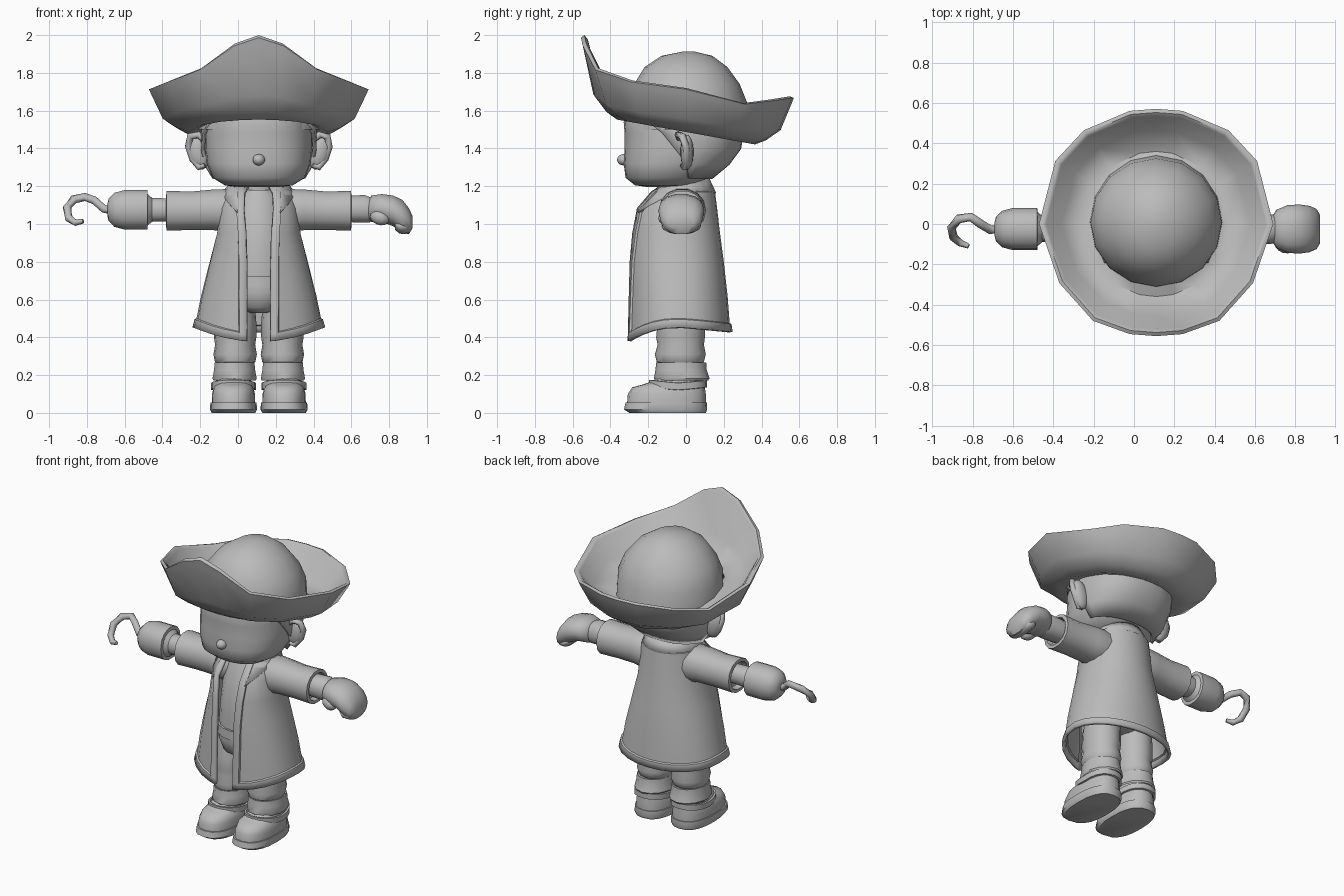
import bpy, bmesh, math
from math import sin, cos, pi
from mathutils import Vector, Euler

if "Cube" in bpy.data.objects:
    bpy.data.objects.remove(bpy.data.objects["Cube"])

CX = 0.11  # body centre line
grey = bpy.data.materials.new("plain grey")
grey.diffuse_color = (0.5, 0.5, 0.5, 1)
grey.use_nodes = True
grey.node_tree.nodes["Principled BSDF"].inputs["Base Color"].default_value = grey.diffuse_color


def finish(name, bm, thick=0, angle=40, smooth=True):
    bmesh.ops.recalc_face_normals(bm, faces=bm.faces[:])
    me = bpy.data.meshes.new(name)
    bm.to_mesh(me)
    bm.free()
    ob = bpy.data.objects.new(name, me)
    bpy.context.collection.objects.link(ob)
    me.materials.append(grey)
    if thick:
        m = ob.modifiers.new("thickness", 'SOLIDIFY')
        m.thickness, m.offset = thick, 0
    if smooth:
        bpy.ops.object.select_all(action='DESELECT')
        ob.select_set(True)
        bpy.context.view_layer.objects.active = ob
        bpy.ops.object.shade_smooth_by_angle(angle=math.radians(angle))
    return ob


def skin(name, rings, closed=True, caps=True, thick=0, angle=40):
    """Bridge rings of equal point count."""
    bm = bmesh.new()
    vs = [[bm.verts.new(p) for p in r] for r in rings]
    n = len(vs[0])
    for a, b in zip(vs, vs[1:]):
        for i in range(n if closed else n - 1):
            j = (i + 1) % n
            bm.faces.new((a[i], a[j], b[j], b[i]))
    if closed and caps:
        bm.faces.new(vs[0])
        bm.faces.new(vs[-1])
    return finish(name, bm, thick, angle)


def sup(v, p):
    return math.copysign(abs(v) ** (2 / p), v)


def layer(cx, z, rx, yf, yb, p=2.0, n=20):
    """Horizontal rounded ring from front yf to back yb."""
    cy, ry = (yf + yb) / 2, (yb - yf) / 2
    return [(cx + rx * sup(sin(t), p), cy - ry * sup(cos(t), p), z)
            for t in (2 * pi * i / n for i in range(n))]


def stack(name, cx, rows, p=2.0, n=20, angle=40):
    return skin(name, [layer(cx, *r, p=p, n=n) for r in rows], angle=angle)


def limb(name, rows, n=14, p=2.2, angle=40):
    """Loft along x; rows are (x, y, z, ry, rz)."""
    return skin(name, [[(x, y + ry * sup(cos(t), p), z + rz * sup(sin(t), p))
                        for t in (2 * pi * i / n for i in range(n))]
                       for x, y, z, ry, rz in rows], angle=angle)


def blob(name, loc, size, rot=(0, 0, 0), seg=14):
    bm = bmesh.new()
    bmesh.ops.create_uvsphere(bm, u_segments=seg, v_segments=seg // 2 + 2, radius=1)
    e = Euler(rot).to_matrix()
    for v in bm.verts:
        v.co = e @ Vector([a * b for a, b in zip(v.co, size)]) + Vector(loc)
    return finish(name, bm, angle=60)


def tube(name, pts, radii, n=8):
    """Round tube following points."""
    pts = [Vector(p) for p in pts]
    rings = []
    for i, p in enumerate(pts):
        d = (pts[min(i + 1, len(pts) - 1)] - pts[max(i - 1, 0)]).normalized()
        u = d.cross(Vector((0.3, 1, 0.2))).normalized()
        w = d.cross(u)
        rings.append([p + radii[i] * (u * cos(2 * pi * k / n) + w * sin(2 * pi * k / n)) for k in range(n)])
    return skin(name, rings, angle=60)


def buckle(name, loc, w, h, rot):
    """Square frame with an open middle."""
    bm = bmesh.new()
    e = Euler(rot).to_matrix()
    f = bm.faces.new([bm.verts.new(e @ Vector((x * w, 0, z * h)) + Vector(loc))
                      for x, z in ((-1, -1), (1, -1), (1, 1), (-1, 1))])
    bmesh.ops.inset_region(bm, faces=[f], thickness=min(w, h) * 0.35)
    bmesh.ops.delete(bm, geom=[f], context='FACES_ONLY')
    return finish(name, bm, 0.02, smooth=False)


# Hat brim: half rim mirrored, then profile rings from crown base over the rim to the underside
half = [(0, -.55, 2.0), (.13, -.54, 1.955), (.31, -.475, 1.825), (.475, -.29, 1.76), (.575, 0, 1.72),
        (.495, .31, 1.64), (.355, .46, 1.66), (.13, .555, 1.675), (0, .565, 1.675)]
rim = half + [(-x, y, z) for x, y, z in half[-2:0:-1]]


def brim_ring(base_r, lift, out, up, shift=0.0):
    ring = []
    for x, y, z in rim:
        r = math.hypot(x, y)
        a = base_r * Vector((x / r, y / r))
        zl = 1.487 - 0.18 * a.y + lift
        q = a.lerp(Vector((x, y)), out) * (1 + shift / r)
        ring.append((CX + q.x, q.y, zl + (z - zl) * up))
    return ring


skin("hat_brim", [brim_ring(.30, .09, 0, 0), brim_ring(.36, .06, 0, 0), brim_ring(.365, .05, .5, .27),
                  brim_ring(.365, 0, 1, .95, -.03), brim_ring(.365, 0, 1, 1, -.012),
                  brim_ring(.365, 0, 1, .97, .006), brim_ring(.365, 0, 1, .87, -.004),
                  brim_ring(.365, 0, .68, .3), brim_ring(.365, 0, .3, .09),
                  brim_ring(.365, 0, 0, 0), brim_ring(.25, .03, 0, 0)], caps=False, angle=50)
stack("hat_crown", CX, [(1.5, .33, -.32, .34), (1.64, .325, -.31, .325), (1.74, .285, -.275, .285),
                        (1.83, .21, -.22, .22), (1.89, .115, -.13, .14), (1.912, .03, -.02, .05)], n=16, angle=60)

# Head, hair and face
face = [(1.195, .12, -.20, .02), (1.205, .18, -.27, .06), (1.245, .245, -.32, .12), (1.32, .275, -.33, .21),
        (1.40, .285, -.325, .27), (1.48, .285, -.325, .285), (1.54, .28, -.33, .285), (1.62, .27, -.3, .28)]
stack("head", CX, face, p=2.35, n=28, angle=60)


def open_ring(z, rx, yf, yb, a0, off=0.0, n=19, p=2.0):
    cy, ry = (yf + yb) / 2, (yb - yf) / 2
    ts = [a0 + (2 * pi - 2 * a0) * i / (n - 1) for i in range(n)]
    return [(CX + (rx + off) * sup(sin(t), p), cy - (ry + off) * sup(cos(t), p), z) for t in ts]


skin("hair", [open_ring(*r, a, .012, p=2.35) for r, a in zip(face[2:], (2.0, 1.75, 1.5, 1.3, 1.05, 1.0))],
     closed=False, thick=.02, angle=50)
blob("nose", (CX, -.33, 1.34), (.033, .035, .03))
for s in (-1, 1):
    side = "left" if s > 0 else "right"
    blob(side + "_ear", (CX + s * .32, .005, 1.38), (.055, .035, .095), (0, s * .25, 0))
    tube(side + "_ear_rim", [(CX + s * x, y, z) for x, y, z in
         ((.285, -.035, 1.44), (.32, -.04, 1.472), (.362, -.02, 1.465), (.372, 0, 1.41), (.35, .005, 1.345),
          (.315, -.01, 1.30), (.285, -.02, 1.31))], [.014, .019, .02, .02, .02, .018, .012])

# Neck, shirt, trousers and belt
stack("neck", CX, [(1.05, .1, -.11, .09), (1.22, .095, -.12, .08)])
stack("shirt", CX, [(.7, .18, -.225, .14), (.85, .17, -.225, .14), (1.0, .16, -.2, .13),
                    (1.12, .13, -.16, .11), (1.18, .09, -.13, .09)], angle=60)
stack("trouser_seat", CX, [(.53, .05, -.17, .08), (.56, .15, -.215, .14), (.64, .19, -.235, .16),
                           (.72, .185, -.23, .15)], angle=60)
stack("belt", CX, [(.665, .193, -.24, .165), (.725, .19, -.238, .16)])
buckle("belt_buckle", (CX, -.245, .697), .045, .032, (0, 0, 0))

# Coat: open-fronted shell with raised front trim and hem
rows = [(1.2, .10, -.13, .10, .05, 0), (1.165, .18, -.18, .145, .07, 0), (1.08, .20, -.255, .155, .075, 0),
        (.95, .212, -.275, .17, .065, 0), (.8, .25, -.285, .19, .06, 0), (.62, .295, -.288, .21, .06, 0),
        (.495, .322, -.292, .223, .06, 0), (.49, .322, -.292, .223, .06, .01), (.452, .332, -.294, .227, .06, .01)]
coat = []
for k, (z, rx, yf, yb, gap, off) in enumerate(rows):
    cy, ry = (yf + yb) / 2, (yb - yf) / 2
    a, w = math.asin(gap / rx), .035 / rx
    inner = [a + w + .02 + (2 * pi - 2 * (a + w + .02)) * i / 22 for i in range(23)]
    ts = [a, a + w] + inner + [2 * pi - a - w, 2 * pi - a]
    ring = []
    for i, t in enumerate(ts):
        o = .01 if i < 2 or i > len(ts) - 3 else off
        dip = (.075 * max(cos(t), 0) ** 2 + .025 * max(-cos(t), 0)) * (k > 5)
        ring.append((CX + (rx + o) * sin(t), cy - (ry + o) * sup(cos(t), 2.3), z - dip))
    coat.append(ring)
skin("coat", coat, closed=False, thick=.02, angle=45)

# Collar with pointed front flaps
top, low = [], []
for i in range(17):
    t = .6 + (2 * pi - 1.2) * i / 16
    f = max(0, cos(t)) / cos(.6)
    top.append((CX + .125 * sin(t), -.02 - .135 * cos(t), 1.235 - .03 * f))
    low.append((CX + .185 * sin(t) * (1 + .1 * f), -.02 - (.17 + .11 * f) * cos(t), 1.16 - .1 * f * f))
skin("collar", [top, low], closed=False, thick=.022)

for s in (-1, 1):
    side = "left" if s > 0 else "right"
    # Sleeve with a recessed opening
    limb(side + "_sleeve", [(CX + s * x, -.02, z, r, q) for x, z, r, q in
         ((.06, 1.07, .1, .09), (.15, 1.07, .125, .118), (.24, 1.075, .115, .11), (.36, 1.07, .108, .104),
          (.488, 1.07, .112, .108), (.49, 1.07, .09, .088), (.45, 1.07, .085, .083))])
    # Trouser leg gathered over the boot
    stack(side + "_trouser_leg", CX + s * .125,
          [(.25, .09, -.12, .07), (.27, .107, -.155, .095), (.31, .115, -.165, .105), (.36, .106, -.15, .095),
           (.40, .112, -.158, .1), (.48, .112, -.15, .1), (.62, .1, -.13, .09)], n=16)
    # Boot: sole, upper, folded cuff, strap and buckle
    bx = CX + s * .134
    stack(side + "_boot_sole", bx, [(0, .115, -.30, .105), (.018, .125, -.328, .112), (.055, .122, -.32, .11)], p=2.5)
    stack(side + "_boot_upper", bx, [(.05, .115, -.312, .105), (.1, .114, -.308, .105), (.135, .105, -.285, .1),
                                     (.15, .095, -.23, .1), (.17, .092, -.17, .1), (.24, .09, -.13, .09)],
          p=2.4, angle=60)
    stack(side + "_boot_cuff", CX + s * .128, [(.2, .09, -.13, .09), (.172, .115, -.165, .118), (.182, .12, -.17, .125),
                                               (.225, .112, -.162, .11), (.266, .108, -.158, .107),
                                               (.262, .09, -.13, .09)], n=14, angle=35)
    strap = []
    for dz, o in ((-.02, 0), (-.018, .012), (.018, .012), (.02, 0)):
        strap.append([(x, y, z + .14 + .1 * min(0, -.03 - y) * -1 * (y > 0) + .12 * max(0, -.06 - y))
                      for x, y, z in layer(bx, dz, .107 + o, -.185 - o, .1 + o, 2.3)])
    skin(side + "_boot_strap", strap, caps=False)
    buckle(side + "_boot_buckle", (bx + s * .122, -.06, .14), .048, .034, (0, .25 * s * 0, pi / 2))

# Hook arm: wrist, rounded cup and hook
Y = -.025
limb("hook_wrist", [(-.33, Y, 1.075, .06, .06), (-.465, Y, 1.075, .065, .065), (-.49, Y, 1.075, .06, .06)])
limb("hook_cup", [(-.45, Y, 1.075, .06, .06), (-.478, Y, 1.075, .085, .085), (-.48, Y, 1.075, .105, .107),
                  (-.6, Y, 1.075, .105, .107), (-.655, Y, 1.075, .09, .092), (-.685, Y, 1.075, .06, .06),
                  (-.692, Y, 1.075, .03, .03)])
tube("hook", [(-.66, -.02, 1.07), (-.71, -.03, 1.08), (-.76, 0, 1.125), (-.81, .035, 1.143), (-.87, .025, 1.13),
              (-.905, -.02, 1.085), (-.895, -.065, 1.03), (-.86, -.095, 1.007), (-.82, -.11, 1.015)],
     [.022, .022, .022, .022, .023, .023, .022, .018, .012])

# Hand: wrist, drooping mitten and thumb
limb("hand_wrist", [(.55, Y, 1.08, .07, .07), (.67, Y, 1.08, .075, .075), (.70, Y, 1.075, .07, .068)])
limb("hand", [(.685, Y, 1.07, .06, .05), (.705, Y, 1.08, .095, .072), (.76, Y, 1.085, .118, .075),
              (.82, Y, 1.07, .122, .083), (.87, Y, 1.04, .115, .09), (.905, Y, 1.015, .1, .07),
              (.923, Y, 1.01, .07, .035)], angle=60)
limb("hand_fingers", [(.83, Y, 1.0, .09, .03), (.855, Y, .99, .105, .042), (.89, Y, .985, .095, .04),
                      (.91, Y, .99, .07, .025)], angle=60)
blob("thumb", (.75, -.105, 1.035), (.055, .04, .04), (0, .35, -.3), 12)
